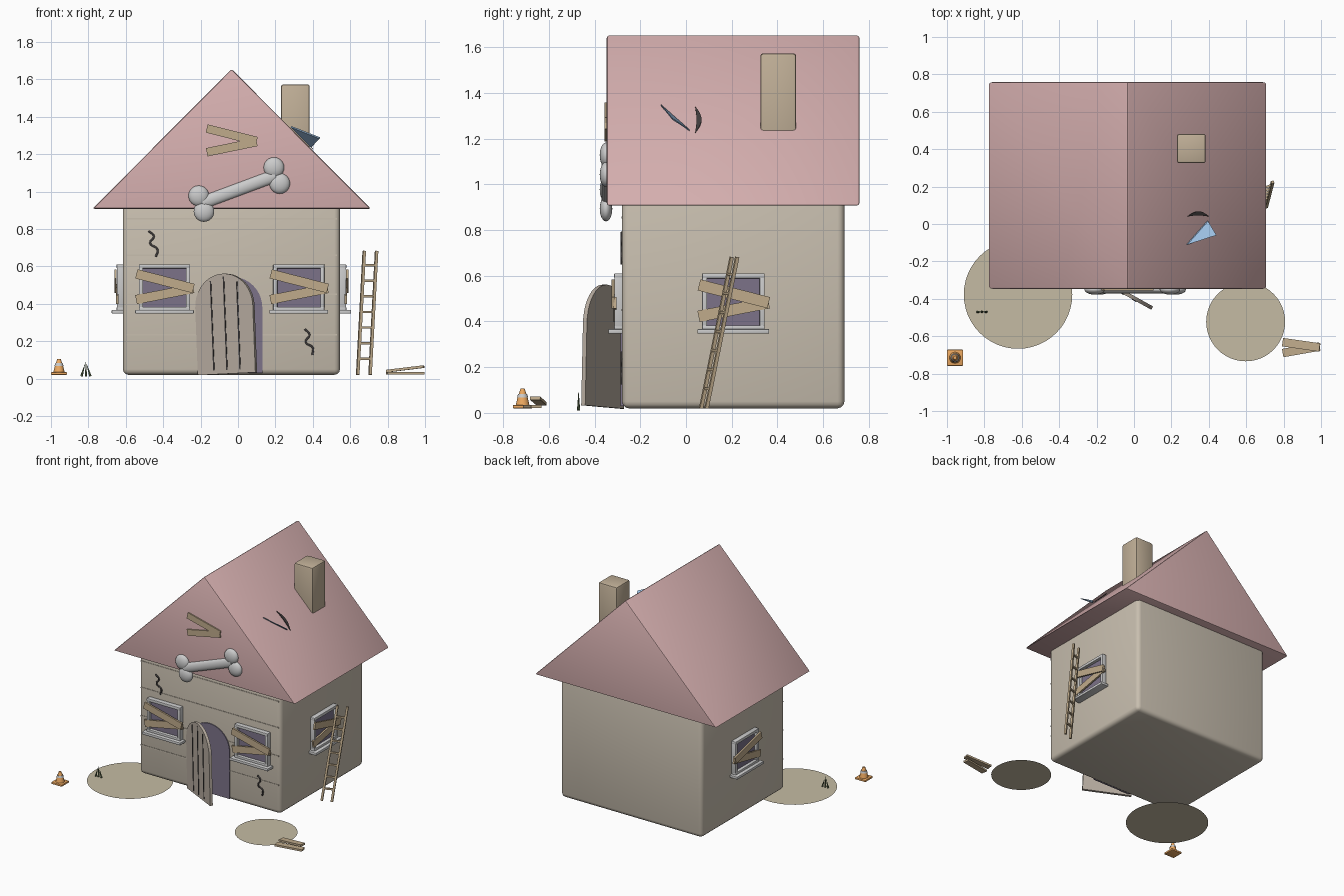
import bpy, bmesh
from math import pi, sin, cos, radians
from mathutils import Vector, Matrix

if "Cube" in bpy.data.objects:
    bpy.data.objects.remove(bpy.data.objects["Cube"])

V = Vector


def material(name, rgb):
    m = bpy.data.materials.new(name)
    m.diffuse_color = (*rgb, 1)
    m.use_nodes = True
    m.node_tree.nodes["Principled BSDF"].inputs["Base Color"].default_value = m.diffuse_color
    return m


WALL = material("wall", (0.58, 0.52, 0.43))
ROOF = material("roof", (0.67, 0.43, 0.43))
BRICK = material("chimney", (0.53, 0.43, 0.31))
WOOD = material("wood", (0.53, 0.41, 0.26))
DOOR = material("door", (0.47, 0.41, 0.35))
DARK = material("dark", (0.05, 0.045, 0.045))
PURPLE = material("dusk", (0.2, 0.17, 0.25))
BLUE = material("blue", (0.35, 0.55, 0.8))
ORANGE = material("orange", (0.85, 0.4, 0.12))
SAND = material("sand", (0.56, 0.5, 0.37))
GREEN = material("green", (0.12, 0.17, 0.08))


def finish(name, bm, mat=None, bevel=0, segs=2):
    bmesh.ops.recalc_face_normals(bm, faces=bm.faces)
    if bevel:
        bmesh.ops.bevel(bm, geom=list(bm.edges), offset=bevel, segments=segs,
                        profile=0.5, affect='EDGES')
    me = bpy.data.meshes.new(name)
    bm.to_mesh(me)
    bm.free()
    ob = bpy.data.objects.new(name, me)
    if mat:
        me.materials.append(mat)
    bpy.context.collection.objects.link(ob)
    return ob


def beam(name, p, q, width, thick, normal, mat=None, bevel=0):
    """Box running from p to q, its thickness along normal."""
    p, q, n = V(p), V(q), V(normal)
    x = (q - p).normalized()
    y = (n - x * n.dot(x)).normalized()
    z = x.cross(y)
    rot = Matrix((x, y, z)).transposed().to_4x4()
    m = Matrix.Translation((p + q) / 2) @ rot @ Matrix.Diagonal(((q - p).length, thick, width, 1))
    bm = bmesh.new()
    bmesh.ops.create_cube(bm, size=1, matrix=m)
    return finish(name, bm, mat, bevel)


def box(name, lo, hi, mat=None, bevel=0, segs=2):
    lo, hi = V(lo), V(hi)
    bm = bmesh.new()
    bmesh.ops.create_cube(bm, size=1, matrix=Matrix.Translation((lo + hi) / 2) @ Matrix.Diagonal((*(hi - lo), 1)))
    return finish(name, bm, mat, bevel, segs)


def slab(name, pts, offset, mat=None, bevel=0):
    """Outline extruded by a vector."""
    bm = bmesh.new()
    f = bm.faces.new([bm.verts.new(p) for p in pts])
    r = bmesh.ops.extrude_face_region(bm, geom=[f])
    bmesh.ops.translate(bm, vec=V(offset), verts=[g for g in r['geom'] if isinstance(g, bmesh.types.BMVert)])
    return finish(name, bm, mat, bevel)


def cone(name, p, q, r1, r2, mat=None, n=20):
    p, q = V(p), V(q)
    rot = (q - p).to_track_quat('Z', 'Y').to_matrix().to_4x4()
    bm = bmesh.new()
    bmesh.ops.create_cone(bm, cap_ends=True, segments=n, radius1=r1, radius2=r2, depth=(q - p).length,
                          matrix=Matrix.Translation((p + q) / 2) @ rot)
    return finish(name, bm, mat)


def arch(x0, x1, z0, spring, y):
    c, r = (x0 + x1) / 2, (x1 - x0) / 2
    return [(x0, y, z0), (x1, y, z0)] + [(c + r * cos(pi * i / 20), y, spring + r * sin(pi * i / 20))
                                         for i in range(21)]


# House body with front siding seams
FY = -0.28
box("house_body", (-0.615, FY, 0.02), (0.545, 0.693, 0.95), WALL, 0.03, 3)
for z in (0.235, 0.45, 0.66, 0.855):
    beam("siding_seam", (-0.6, FY, z), (0.53, FY, z), 0.008, 0.006, (0, 1, 0), WALL)

# Roof and chimney
slab("roof", [(-0.778, -0.347, 0.908), (0.71, -0.347, 0.908), (-0.034, -0.347, 1.655)], (0, 1.106, 0), ROOF, 0.01)
box("chimney", (0.23, 0.325, 1.1), (0.383, 0.482, 1.573), BRICK, 0.012)


# Torn roof flap and its dark gap
def on_roof(x, y, lift=0.004):
    return V((x, y, 1.62 - x + lift))


slab("roof_flap", [on_roof(0.28, -0.11), on_roof(0.39, 0.015), V((0.435, -0.06, 1.283))], (0.006, 0, 0.006), BLUE)
xs = [0.285 + 0.115 * i / 10 for i in range(11)]
outer = [on_roof(x, 0.04 + 0.028 * sin(pi * i / 10)) for i, x in enumerate(xs)]
inner = [on_roof(x, 0.04 + 0.006 * sin(pi * i / 10)) for i, x in enumerate(xs)][1:-1]
slab("roof_gap", outer + inner[::-1], (0.003, 0, 0.003), DARK)

# Gable boards
for a, b in ((1.337, 1.27), (1.21, 1.265)):
    beam("gable_board", (-0.167, -0.35, a), (0.1, -0.35, b), 0.045, 0.012, (0, 1, 0), WOOD)

# Bone sign
BY = -0.35
shaft = cone("bone_shaft", (-0.19, 0, 0.94), (0.2, 0, 1.085), 0.034, 0.034)
shaft.matrix_world = Matrix.Translation((0, BY, 0)) @ Matrix.Diagonal((1, 0.6, 1, 1))
for x, z in ((-0.21, 0.977), (-0.182, 0.893), (0.192, 1.128), (0.223, 1.043)):
    bm = bmesh.new()
    bmesh.ops.create_uvsphere(bm, u_segments=20, v_segments=12, radius=0.055,
                              matrix=Matrix.Translation((x, BY, z)) @ Matrix.Diagonal((1, 0.5, 1, 1)))
    finish("bone_knob", bm)


# Boarded windows: u along the wall, v up, w outward
def window(origin, u_axis, out):
    o, U, W, Z = V(origin), V(u_axis), V(out), V((0, 0, 1))

    def bar(name, a, b, w, width, thick, mat=None, bevel=0.004):
        beam(name, o + U * a[0] + Z * a[1] + W * w, o + U * b[0] + Z * b[1] + W * w, width, thick, W, mat, bevel)

    bar("window_pane", (-0.125, 0.485), (0.125, 0.485), 0.003, 0.23, 0.016, PURPLE, 0)
    for v in (0.6, 0.372):
        bar("window_frame_rail", (-0.137, v), (0.137, v), 0.012, 0.022, 0.044)
    for s in (-1, 1):
        bar("window_frame_side", (0.126 * s, 0.365), (0.126 * s, 0.61), 0.012, 0.022, 0.042)
    bar("window_sill", (-0.157, 0.357), (0.157, 0.357), 0.025, 0.02, 0.07)
    bar("window_board", (-0.152, 0.422), (0.155, 0.482), 0.03, 0.05, 0.013, WOOD, 0)
    bar("window_board", (-0.15, 0.56), (0.155, 0.482), 0.04, 0.05, 0.013, WOOD, 0)


for x in (-0.393, 0.325):
    window((x, FY, 0), (1, 0, 0), (0, -1, 0))
window((0.545, 0.207, 0), (0, 1, 0), (1, 0, 0))
window((-0.615, 0.207, 0), (0, 1, 0), (-1, 0, 0))

# Doorway and loose, half open door
slab("doorway", arch(-0.2, 0.13, 0.03, 0.38, FY - 0.006), (0, 0.02, 0), PURPLE)
M = Matrix.Translation((-0.215, -0.288, 0.018)) @ Matrix.Rotation(radians(-29), 4, 'Z') \
    @ Matrix.Rotation(radians(-2.5), 4, 'Y')
slab("door", arch(0, 0.352, 0, 0.36, 0), (0, 0.02, 0), DOOR).matrix_world = M
for x, h in ((0.1, 0.5), (0.18, 0.52), (0.26, 0.49)):
    beam("door_seam", (x, 0, 0.02), (x, 0, h), 0.007, 0.006, (0, 1, 0), DARK).matrix_world = M

# Wall cracks
for pts in ([(-0.48, 0.79), (-0.45, 0.76), (-0.47, 0.725), (-0.43, 0.69), (-0.44, 0.65)],
            [(0.357, 0.265), (0.382, 0.235), (0.362, 0.195), (0.4, 0.165), (0.397, 0.125)]):
    cu = bpy.data.curves.new("wall_crack", 'CURVE')
    cu.dimensions = '3D'
    cu.bevel_depth = 0.006
    cu.bevel_resolution = 1
    cu.use_fill_caps = True
    cu.resolution_u = 5
    sp = cu.splines.new('BEZIER')
    sp.bezier_points.add(len(pts) - 1)
    for bp, (x, z) in zip(sp.bezier_points, pts):
        bp.co = (x, FY - 0.001, z)
        bp.handle_left_type = bp.handle_right_type = 'AUTO'
    cu.materials.append(DARK)
    bpy.context.collection.objects.link(bpy.data.objects.new("wall_crack", cu))

# Ladder
low, high, gap = V((0.64, 0.066, 0.02)), V((0.675, 0.2, 0.682)), V((0.066, 0.024, 0))
for k in (0, 1):
    beam("ladder_rail", low + gap * k, high + gap * k, 0.015, 0.015, gap, WOOD)
for i in range(7):
    p = low.lerp(high, 0.13 + i * 0.126)
    beam("ladder_rung", p, p + gap, 0.012, 0.012, (0, 0, 1), WOOD)

# Traffic cone
CX, CY = -0.957, -0.715
box("cone_base", (CX - 0.043, CY - 0.043, 0.02), (CX + 0.043, CY + 0.043, 0.034), ORANGE, 0.003)
for z0, z1, r0, r1, m in ((0.034, 0.068, 0.03, 0.022, ORANGE), (0.068, 0.082, 0.024, 0.02, None),
                          (0.082, 0.106, 0.017, 0.009, ORANGE)):
    cone("cone_ring", (CX, CY, z0), (CX, CY, z1), r0, r1, m)

# Dirt patches
for x, y, r in ((-0.62, -0.377, 0.29), (0.597, -0.523, 0.211)):
    bm = bmesh.new()
    bmesh.ops.create_circle(bm, cap_ends=True, segments=48, radius=r, matrix=Matrix.Translation((x, y, 0)))
    finish("dirt_patch", bm, SAND)

# Grass tuft
for dx, top in ((-0.024, 0.075), (0, 0.09), (0.024, 0.07)):
    cone("grass_blade", (-0.813 + dx, -0.47, 0.012), (-0.813 + dx * 0.25, -0.47, top), 0.007, 0.001, GREEN, 6)

# Loose planks
beam("loose_plank", (0.795, -0.69, 0.028), (0.993, -0.655, 0.028), 0.045, 0.014, (0, 0, 1), WOOD)
beam("loose_plank", (0.795, -0.632, 0.04), (0.993, -0.66, 0.064), 0.045, 0.014, (0, 0, 1), WOOD)

# Smooth shading with crisp edges
for ob in bpy.context.collection.objects:
    if ob.type == 'MESH':
        ob.select_set(True)
        bpy.context.view_layer.objects.active = ob
bpy.ops.object.shade_smooth_by_angle(angle=radians(35))
